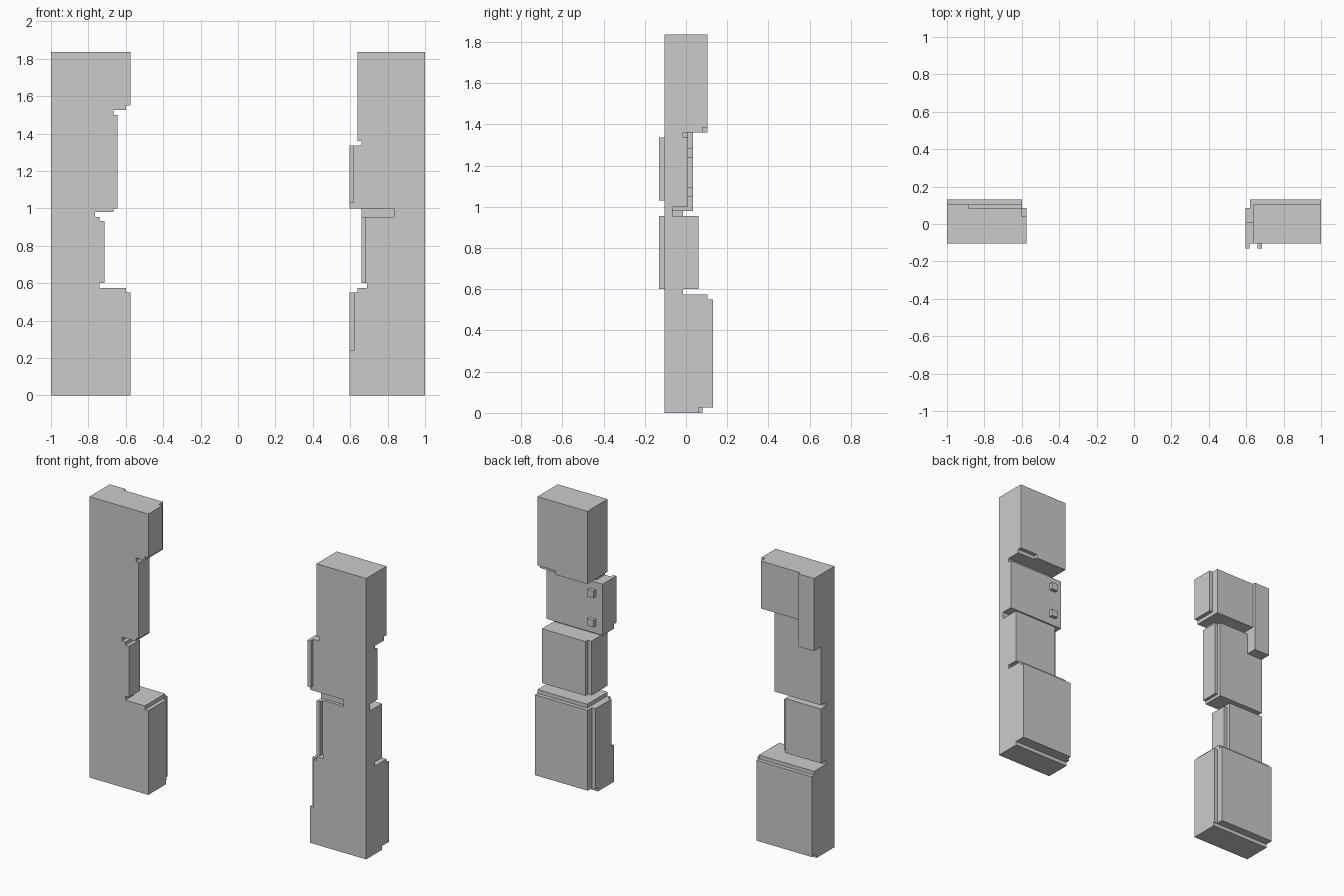
import bpy, bmesh, math

if "Cube" in bpy.data.objects:
    bpy.data.objects.remove(bpy.data.objects["Cube"])

FRONT = -0.105


def box(name, x0, x1, y0, y1, z0, z1):
    v = [(x, y, z) for z in (z0, z1) for x, y in ((x0, y0), (x1, y0), (x1, y1), (x0, y1))]
    f = [(3, 2, 1, 0), (4, 5, 6, 7), (0, 1, 5, 4), (1, 2, 6, 5), (2, 3, 7, 6), (3, 0, 4, 7)]
    me = bpy.data.meshes.new(name)
    me.from_pydata(v, [], f)
    ob = bpy.data.objects.new(name, me)
    bpy.context.collection.objects.link(ob)
    return ob


def combine(base, other, op):
    mod = base.modifiers.new(op, 'BOOLEAN')
    mod.operation, mod.solver, mod.object = op, 'EXACT', other
    bpy.context.view_layer.objects.active = base
    bpy.ops.object.modifier_apply(modifier=mod.name)
    bpy.data.objects.remove(other)


def post(name, outer, tiers, extras, notches):
    """Union of full-width blocks, each given as inner x, back y, bottom z, top z."""
    base = None
    for inner, back, z0, z1 in tiers:
        b = box(name, min(inner, outer), max(inner, outer), FRONT, back, z0, z1)
        if base:
            combine(base, b, 'UNION')
        else:
            base = b
    for e in extras:
        combine(base, box("extra", *e), 'UNION')
    for n in notches:
        combine(base, box("notch", *n), 'DIFFERENCE')
    bm = bmesh.new()
    bm.from_mesh(base.data)
    bmesh.ops.remove_doubles(bm, verts=bm.verts, dist=1e-5)
    bmesh.ops.dissolve_limit(bm, angle_limit=math.radians(1), verts=bm.verts, edges=bm.edges)
    bm.to_mesh(base.data)
    bm.free()
    base.name = name
    return base


# Left post: stepped blocks parted by grooves, with a raised plate at the upper back
post("left_post", -1.0, [
    (-0.575, 0.08, 0.0, 0.025),
    (-0.575, 0.085, 0.025, 0.55), (-0.60, 0.13, 0.025, 0.55),
    (-0.60, 0.105, 0.55, 0.575),
    (-0.74, -0.015, 0.575, 0.60),
    (-0.715, 0.01, 0.60, 0.933), (-0.74, 0.035, 0.60, 0.955),
    (-0.765, -0.015, 0.955, 0.98),
    (-0.665, 0.035, 0.98, 1.50), (-0.645, 0.01, 1.0, 1.50),
    (-0.665, -0.015, 1.50, 1.525),
    (-0.60, 0.085, 1.525, 1.835), (-0.575, 0.04, 1.55, 1.835),
], [(-1.0, -0.885, FRONT, 0.105, 1.36, 1.835)], [])

# Right post: same idea, with a front slot, a trimmed edge and a back notch
post("right_post", 1.0, [
    (0.595, 0.06, 0.0, 0.025),
    (0.595, 0.085, 0.025, 0.55), (0.62, 0.13, 0.025, 0.55),
    (0.64, 0.105, 0.55, 0.575),
    (0.69, -0.015, 0.575, 0.60),
    (0.66, 0.035, 0.60, 0.955), (0.685, 0.06, 0.60, 0.955),
    (0.66, -0.065, 0.955, 1.0),
    (0.595, 0.01, 1.0, 1.335),
    (0.66, -0.015, 1.335, 1.36),
    (0.64, 0.105, 1.36, 1.835),
], [], [
    (0.55, 0.62, -0.2, -0.08, 0.24, 0.56),
    (0.60, 0.835, -0.2, -0.085, 0.955, 1.0),
    (0.87, 1.1, 0.08, 0.2, 1.34, 1.385),
])

# Thin strips on the front of the right post
box("lower_front_strip", 0.66, 0.685, -0.13, FRONT, 0.60, 0.955)
box("upper_front_strip", 0.595, 0.617, -0.13, FRONT, 1.03, 1.335)

# Two small knobs on the back of the right post
for label, z in (("lower", 1.05), ("upper", 1.24)):
    box(label + "_back_knob", 0.645, 0.69, 0.01, 0.035, z, z + 0.045)
